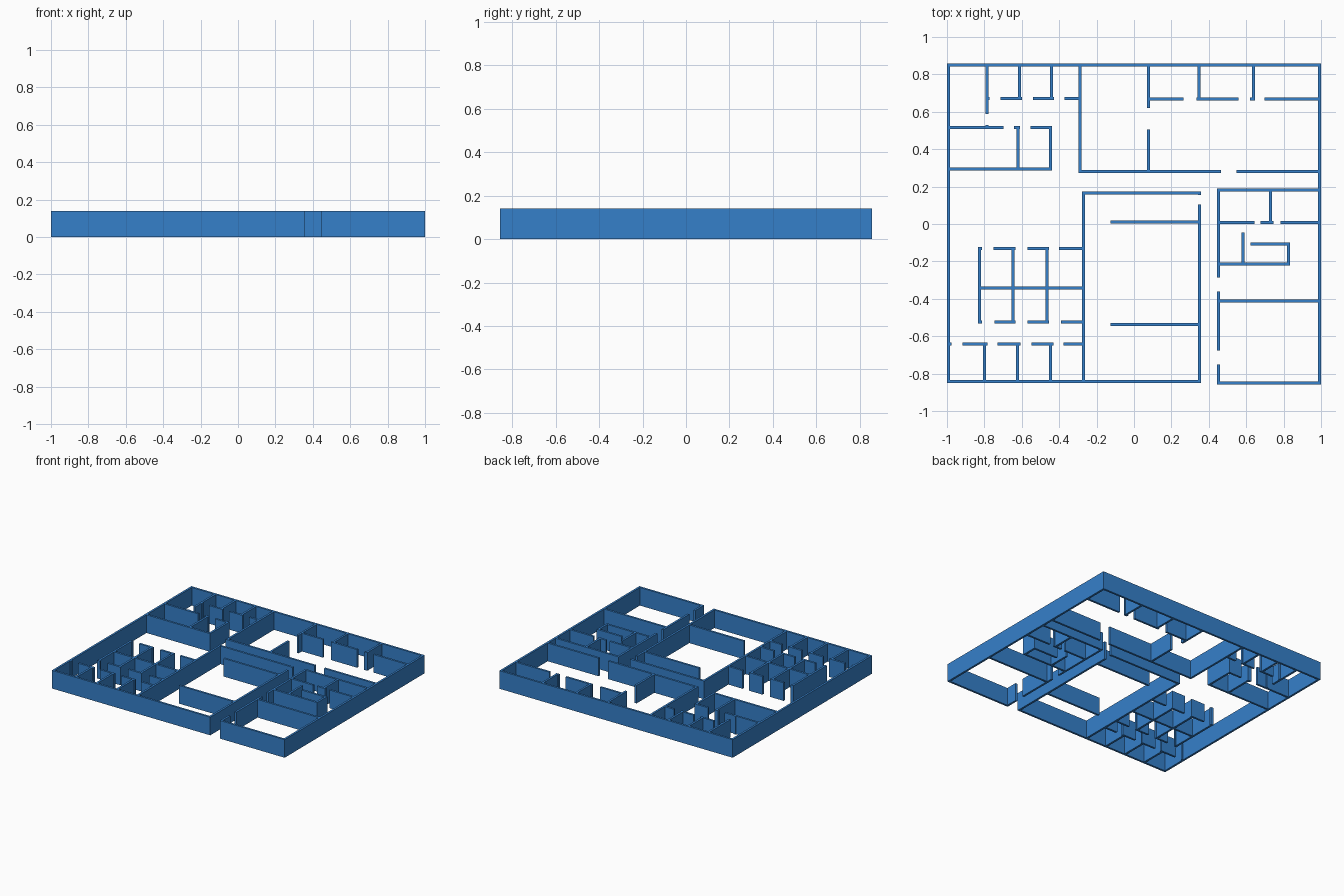
import bpy, bmesh

H = 0.14    # wall height
T = 0.016   # wall thickness

blue = bpy.data.materials.new("wall_blue")
blue.diffuse_color = (0.036, 0.216, 0.59, 1)


def walls(name, rows=(), cols=(), t=T):
    """rows: (y, x0, x1, x0, x1...) runs along x; cols: (x, y0, y1...) runs along y."""
    bm = bmesh.new()

    def box(x0, x1, y0, y1):
        base = [bm.verts.new((x, y, 0)) for x, y in ((x0, y0), (x1, y0), (x1, y1), (x0, y1))]
        top = [bm.verts.new((v.co.x, v.co.y, H)) for v in base]
        bm.faces.new(base[::-1])
        bm.faces.new(top)
        for i in range(4):
            j = (i + 1) % 4
            bm.faces.new((base[i], base[j], top[j], top[i]))

    for y, *runs in rows:
        for a, b in zip(runs[::2], runs[1::2]):
            box(a, b, y - t / 2, y + t / 2)
    for x, *runs in cols:
        for a, b in zip(runs[::2], runs[1::2]):
            box(x - t / 2, x + t / 2, a, b)
    me = bpy.data.meshes.new(name)
    bm.to_mesh(me)
    bm.free()
    me.materials.append(blue)
    bpy.context.collection.objects.link(bpy.data.objects.new(name, me))


# outer shell, open at the entrance in the front
walls("outer_walls",
      rows=[(0.857 - T / 2, -1, 1), (-0.843, -1, 0.358), (-0.857 + T / 2, 0.445, 1)],
      cols=[(-1 + T / 2, -0.851, 0.857), (1 - T / 2, -0.857, 0.857)])

# back left: row of small offices with door gaps
walls("back_left_offices",
      rows=[(0.672, -0.795, -0.773, -0.714, -0.598, -0.541, -0.427, -0.372, -0.288)],
      cols=[(-0.787, 0.588, 0.85)] + [(x, 0.672, 0.85) for x in (-0.613, -0.441)])

# left: pair of rooms
walls("left_rooms",
      rows=[(0.515, -0.995, -0.698, -0.642, -0.61, -0.553, -0.439), (0.293, -0.995, -0.439)],
      cols=[(-0.621, 0.293, 0.515), (-0.447, 0.285, 0.523), (-0.787, 0.515, 0.529)])

# back right: large room with a row of offices
walls("back_right_rooms",
      rows=[(0.668, 0.078, 0.265, 0.334, 0.559, 0.62, 0.648, 0.698, 0.995),
            (0.28, -0.296, 0.465, 0.548, 0.995)],
      cols=[(-0.288, 0.272, 0.85), (0.078, 0.28, 0.505, 0.62, 0.85),
            (0.348, 0.668, 0.85), (0.638, 0.66, 0.85)])

# centre: main hall with two free partitions
walls("main_hall",
      rows=[(0.167, -0.278, 0.358), (0.011, -0.126, 0.35), (-0.537, -0.126, 0.35)],
      cols=[(-0.27, -0.843, 0.175), (0.35, -0.843, 0.104, 0.155, 0.175)])

# right wing: rooms, service booth and front room
walls("right_wing",
      rows=[(0.182, 0.445, 0.995), (0.007, 0.452, 0.644, 0.676, 0.746, 0.783, 0.995),
            (-0.214, 0.452, 0.834), (-0.106, 0.623, 0.834), (-0.411, 0.452, 0.995)],
      cols=[(0.453, -0.849, -0.751, -0.676, -0.361, -0.287, 0.19),
            (0.73, 0.007, 0.182), (0.582, -0.214, -0.045), (0.826, -0.222, -0.098)])

# left: island of six cubicles
walls("cubicle_island",
      rows=[(-0.13, -0.835, -0.812, -0.751, -0.634, -0.57, -0.455, -0.401, -0.27),
            (-0.342, -0.826, -0.27),
            (-0.523, -0.835, -0.812, -0.746, -0.634, -0.57, -0.455, -0.391, -0.27)],
      cols=[(x, -0.523, -0.13) for x in (-0.826, -0.647, -0.466)])

# front left: row of four offices
walls("front_left_offices",
      rows=[(-0.641, -0.995, -0.976, -0.917, -0.783, -0.73, -0.607, -0.548, -0.43, -0.377, -0.27)],
      cols=[(x, -0.843, -0.641) for x in (-0.8, -0.622, -0.447)])
